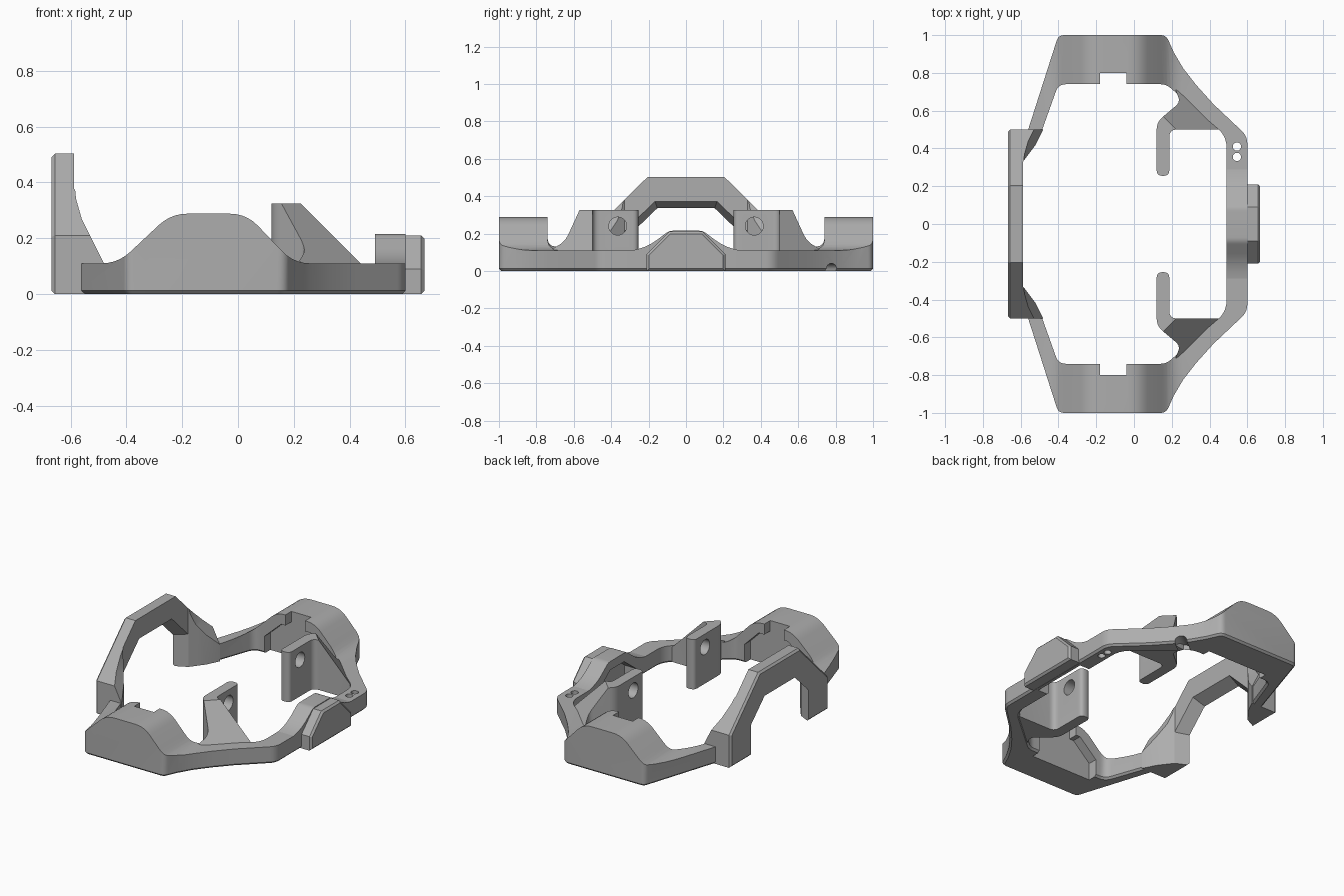
import bpy, bmesh, math
from mathutils import Vector

cube = bpy.data.objects.get("Cube")
if cube:
    bpy.data.objects.remove(cube, do_unlink=True)

grey = bpy.data.materials.new("mid_grey")
grey.use_nodes = True
colour = (0.42, 0.42, 0.42, 1)
grey.diffuse_color = colour
grey.node_tree.nodes["Principled BSDF"].inputs["Base Color"].default_value = colour


def place(axis, level, u, v):
    """Map a profile point to space, with the profile normal along an axis."""
    return {"x": (level, u, v), "y": (u, level, v), "z": (u, v, level)}[axis]


def prism(name, axis, start, end, points, end_points=None, chamfer_at=None):
    """Extrude or loft a closed profile, optionally chamfering one end cap."""
    bm = bmesh.new()
    caps = []
    for level, ring in ((start, points), (end, end_points or points)):
        caps.append([bm.verts.new(place(axis, level, u, v)) for u, v in ring])
    low, high = caps
    bm.faces.new(low)
    bm.faces.new(high)
    for i in range(len(low)):
        j = (i + 1) % len(low)
        bm.faces.new((low[i], low[j], high[j], high[i]))
    bmesh.ops.recalc_face_normals(bm, faces=bm.faces)
    if chamfer_at is not None:
        k = "xyz".index(axis)
        rim = [e for e in bm.edges
               if all(abs(v.co[k] - chamfer_at) < 1e-5 for v in e.verts)]
        bmesh.ops.bevel(bm, geom=rim, offset=0.012, segments=1, affect="EDGES")
    mesh = bpy.data.meshes.new(name)
    bm.to_mesh(mesh)
    bm.free()
    mesh.materials.append(grey)
    obj = bpy.data.objects.new(name, mesh)
    bpy.context.collection.objects.link(obj)
    return obj


def apply(obj, mod):
    with bpy.context.temp_override(object=obj, active_object=obj, selected_objects=[obj]):
        bpy.ops.object.modifier_apply(modifier=mod.name)


def combine(obj, tool, operation="DIFFERENCE", keep=False):
    mod = obj.modifiers.new("shape", "BOOLEAN")
    mod.operation = operation
    mod.solver = "EXACT"
    mod.object = tool
    bpy.context.view_layer.update()
    apply(obj, mod)
    if not keep:
        bpy.data.objects.remove(tool, do_unlink=True)


def rounded(corners, steps=5):
    """Round the corners given as (u, v, radius); radius is optional."""
    out = []
    for i, corner in enumerate(corners):
        p = Vector(corner[:2])
        if len(corner) < 3:
            out.append(tuple(p))
            continue
        before = Vector(corners[i - 1][:2])
        after = Vector(corners[(i + 1) % len(corners)][:2])
        a = p + (before - p).normalized() * corner[2]
        b = p + (after - p).normalized() * corner[2]
        for s in range(steps + 1):
            t = s / steps
            out.append(tuple(a * (1 - t) ** 2 + p * (2 * t * (1 - t)) + b * t * t))
    return out


def circle(u, v, radius, sides=24):
    return [(u + radius * math.cos(math.tau * i / sides),
             v + radius * math.sin(math.tau * i / sides)) for i in range(sides)]


def mirror_u(half):
    return half + [(-p[0], *p[1:]) for p in reversed(half)]


def mirror_v(half):
    return half + [(p[0], -p[1], *p[2:]) for p in reversed(half)]


def box(u0, u1, v0, v1):
    return [(u0, v0), (u1, v0), (u1, v1), (u0, v1)]


# Open frame: plan outline, trimmed to the height profile of the end blocks
outer = [(-0.573, 0.46), (-0.4, 1, 0.03), (0.17, 1, 0.03), (0.21, 0.91), (0.26, 0.825),
         (0.33, 0.735), (0.42, 0.635), (0.6, 0.465, 0.04)]
inner = [(0.49, 0.465, 0.06), (0.24, 0.68), (0.17, 0.74, 0.03), (-0.4, 0.74, 0.04),
         (-0.5, 0.46)]
mirrored = [(p[0], -p[1], *p[2:]) for p in reversed(outer)]
mirrored_inner = [(p[0], -p[1], *p[2:]) for p in reversed(inner)]
plan = outer + mirrored + mirrored_inner + inner
frame = prism("frame", "z", 0, 0.4, rounded(plan), chamfer_at=0)
heights = rounded([(-0.8, -0.1), (-0.8, 0.11), (-0.43, 0.11, 0.06), (-0.24, 0.288, 0.06),
                   (0.03, 0.288, 0.06), (0.2, 0.11, 0.06), (0.8, 0.11), (0.8, -0.1)])
combine(frame, prism("height_cutter", "y", -1.2, 1.2, heights), "INTERSECT")

# Recesses and notches in the inner walls of the end blocks
recess = [(-0.33, -0.1), (-0.33, 0.11), (-0.21, 0.22), (0, 0.22), (0.1, 0.12), (0.1, -0.1)]
combine(frame, prism("recess_cutter", "y", -0.8, 0.8, recess))
combine(frame, prism("notch_cutter", "z", -0.1, 0.5, box(-0.18, -0.04, -0.8, 0.8)))

# Two pin holes and one cable groove
for y in (0.355, 0.41):
    combine(frame, prism("pin_cutter", "z", -0.1, 0.3, circle(0.545, y, 0.022)))
groove = prism("groove_cutter", "x", -0.09, 0.12, circle(0, 0, 0.036))
groove.rotation_euler.z = math.radians(38)
groove.location = (0.28, 0.765, 0.005)
combine(frame, groove)

# Raised side rail, hollowed from the inside, with an outer plate
rail_shape = mirror_u([(0.3, 0.02), (0.3, 0.108), (0.21, 0.125, 0.07), (0.09, 0.215, 0.02)])
rail = prism("side_rail", "x", 0.49, 0.6, rounded(rail_shape))
hollow = mirror_u([(0.19, -0.1), (0.19, 0.07), (0.07, 0.16)])
hollow_cutter = prism("hollow_cutter", "x", 0.4, 0.57, hollow)
combine(frame, hollow_cutter, keep=True)
combine(rail, hollow_cutter)
plate_shape = mirror_u([(0.21, 0), (0.21, 0.09), (0.09, 0.21)])
side_plate = prism("side_plate", "x", 0.59, 0.668, plate_shape, chamfer_at=0.668)

# Tall arch: side profile, front profile and plan intersected, then opened
arch_shape = mirror_u([(0.5, 0), (0.5, 0.21), (0.205, 0.503)])
arch = prism("tall_arch", "x", -0.668, -0.4, arch_shape, chamfer_at=-0.668)
flare = [(-0.8, -0.1), (-0.48, -0.1), (-0.48, 0.11), (-0.53, 0.21), (-0.56, 0.27),
         (-0.58, 0.34), (-0.588, 0.42), (-0.588, 0.6), (-0.8, 0.6)]
combine(arch, prism("flare_cutter", "y", -0.7, 0.7, flare), "INTERSECT")
foot = mirror_v([(-0.8, 0.6), (-0.44, 0.6), (-0.48, 0.5), (-0.52, 0.42), (-0.55, 0.38),
                 (-0.588, 0.33)])
combine(arch, prism("foot_cutter", "z", -0.1, 0.7, foot), "INTERSECT")
narrow = mirror_u([(0.28, -0.1), (0.28, 0.2), (0.15, 0.325)])
wide = mirror_u([(0.35, -0.1), (0.35, 0.215), (0.172, 0.39)])
combine(arch, prism("opening_cutter", "x", -0.69, -0.55, narrow, wide))

# Mounting lugs: pierced plate with a gusset sloping down to the frame
lug_plan = rounded([(0.12, 0.255, 0.03), (0.187, 0.255, 0.03), (0.187, 0.5, 0.04),
                    (0.47, 0.5), (0.5, 0.53), (0.29, 0.72), (0.22, 0.71),
                    (0.245, 0.645, 0.03), (0.12, 0.54, 0.04)])
lug = prism("mounting_lugs", "z", 0.005, 0.325, lug_plan)
bm = bmesh.new()
bm.from_mesh(lug.data)
cut = bmesh.ops.bisect_plane(bm, geom=bm.verts[:] + bm.edges[:] + bm.faces[:],
                             plane_co=(0.36, 0.365, 0.325), plane_no=(1, 1, 1),
                             clear_outer=True)
rim = [g for g in cut["geom_cut"] if isinstance(g, bmesh.types.BMEdge)]
bmesh.ops.holes_fill(bm, edges=rim)
bmesh.ops.recalc_face_normals(bm, faces=bm.faces)
bm.to_mesh(lug.data)
bm.free()
combine(lug, prism("bolt_cutter", "x", 0.05, 0.23, circle(0.365, 0.24, 0.048)))
mirror = lug.modifiers.new("mirror", "MIRROR")
mirror.use_axis = (False, True, False)
apply(lug, mirror)

# Smooth the fillets while keeping hard edges
for part in (frame, rail, side_plate, arch, lug):
    bpy.ops.object.select_all(action="DESELECT")
    part.select_set(True)
    bpy.context.view_layer.objects.active = part
    bpy.ops.object.shade_smooth_by_angle(angle=math.radians(25))
